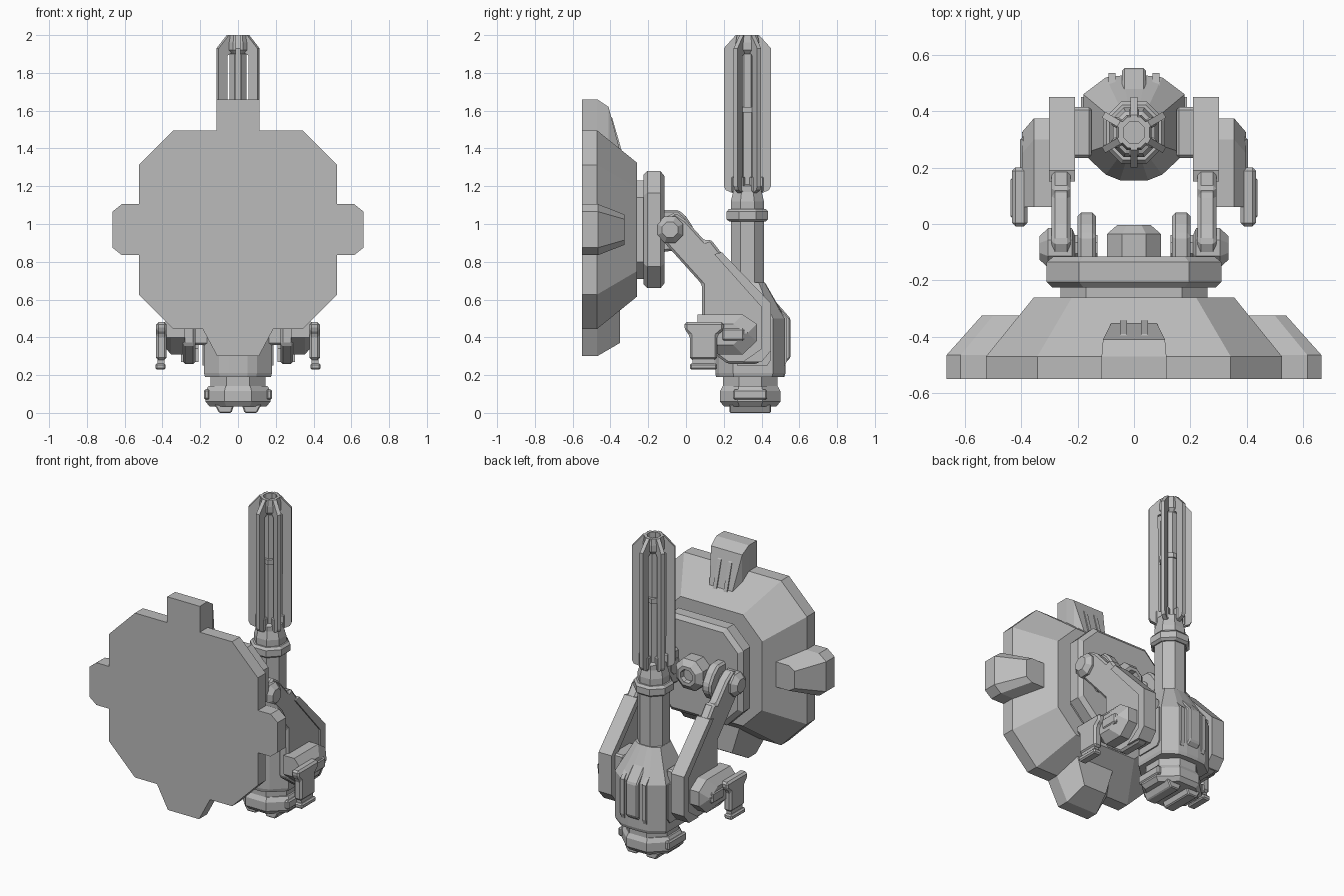
import bpy, bmesh
from math import cos, sin, pi
from mathutils import Matrix

cube = bpy.data.objects.get("Cube")
if cube:
    bpy.data.objects.remove(cube, do_unlink=True)

grey = bpy.data.materials.new("plain grey")
grey.use_nodes = True
GREY = (0.5, 0.5, 0.5, 1)
grey.diffuse_color = GREY
grey.node_tree.nodes["Principled BSDF"].inputs["Base Color"].default_value = GREY


def loft(name, rings, bevel=0):
    """Skin a stack of equal-length point rings and cap both ends."""
    bm = bmesh.new()
    loops = [[bm.verts.new(p) for p in ring] for ring in rings]
    n = len(loops[0])
    for a, b in zip(loops, loops[1:]):
        for i in range(n):
            bm.faces.new((a[i], a[(i + 1) % n], b[(i + 1) % n], b[i]))
    bm.faces.new(loops[0])
    bm.faces.new(loops[-1])
    bmesh.ops.recalc_face_normals(bm, faces=bm.faces)
    mesh = bpy.data.meshes.new(name)
    bm.to_mesh(mesh)
    bm.free()
    mesh.materials.append(grey)
    ob = bpy.data.objects.new(name, mesh)
    bpy.context.collection.objects.link(ob)
    if bevel:
        m = ob.modifiers.new("chamfer", "BEVEL")
        m.width, m.segments, m.limit_method = bevel, 1, "ANGLE"
    return ob


def place(p, axis, d):
    return {"x": (d, p[0], p[1]), "y": (p[0], d, p[1]), "z": (p[0], p[1], d)}[axis]


def prism(name, pts, axis, lo, hi, bevel=0):
    return loft(name, [[place(p, axis, d) for p in pts] for d in (lo, hi)], bevel)


def box(name, x0, x1, y0, y1, z0, z1, bevel=0):
    return prism(name, [(x0, y0), (x1, y0), (x1, y1), (x0, y1)], "z", z0, z1, bevel)


def both(ob):
    """Add a mirrored partner on the other side."""
    side = ob.name
    ob.name = "left_" + side
    mesh = ob.data.copy()
    mesh.transform(Matrix.Scale(-1, 4, (1, 0, 0)))
    mesh.flip_normals()
    twin = ob.copy()
    twin.data = mesh
    twin.name = "right_" + side
    bpy.context.collection.objects.link(twin)


def octagon(half, flat, cz):
    q = [(flat, half), (half, flat), (half, -flat), (flat, -half)]
    return [(x, z + cz) for x, z in q + [(-x, z) for x, z in reversed(q)]]


def turned(name, steps, sides, cy, sx=1):
    """Faceted column about a vertical axis from (radius, height) steps."""
    k = 1 / cos(pi / sides)
    return loft(name, [[(sx * r * k * cos((i + .5) * 2 * pi / sides),
                         cy + r * k * sin((i + .5) * 2 * pi / sides), z)
                        for i in range(sides)] for r, z in steps])


# Shield: flat front, straight rim, tapered back
CZ = .97
loft("shield", [[place(p, "y", y) for p in octagon(h, f, CZ)]
                for y, h, f in ((-.55, .525, .343), (-.47, .525, .343), (-.26, .355, .22))])

# Shield tabs
def side_tab(y, out, mid, tall, short):
    return [(.33, y, CZ + tall), (mid, y, CZ + tall), (out, y, CZ + short),
            (out, y, CZ - short), (mid, y, CZ - tall), (.33, y, CZ - tall)]

both(loft("side_tab", [side_tab(-.55, .665, .615, .135, .095),
                       side_tab(-.465, .665, .615, .135, .095),
                       side_tab(-.325, .54, .5, .08, .055)]))
loft("top_tab", [[(-w, y, lo), (w, y, lo), (w, y, hi), (-w, y, hi)]
                 for y, w, lo, hi in ((-.55, .115, 1.4, 1.66), (-.47, .115, 1.4, 1.66),
                                      (-.41, .11, 1.3, 1.62), (-.35, .08, 1.3, 1.39))])
both(prism("top_tab_rib", [(-.43, 1.3), (-.43, 1.6), (-.39, 1.56), (-.335, 1.37), (-.335, 1.3)],
           "x", .025, .05))
loft("bottom_tab", [[(-t, y, hi), (t, y, hi), (b, y, lo), (-b, y, lo)]
                    for y, t, b, hi, lo in ((-.55, .19, .11, .45, .30), (-.47, .19, .11, .45, .30),
                                            (-.35, .15, .08, .6, .37))])

# Mounting plate and hub behind the shield
prism("mount_neck", octagon(.26, .17, CZ), "y", -.28, -.2)
loft("mount_plate", [[place(p, "y", y) for p in octagon(h, f, CZ)]
                     for y, h, f in ((-.225, .29, .18), (-.205, .31, .195),
                                     (-.135, .31, .195), (-.115, .285, .18))])
loft("hub", [[place(p, "y", y) for p in octagon(h, h * .45, CZ)]
             for y, h in ((-.13, .095), (-.035, .095), (-.004, .06), (-.004, .04), (-.03, .035))])
both(prism("pivot_lug", [(-.13, .85), (-.13, 1.075), (-.04, 1.075), (0, 1.04), (.04, .98),
                         (.04, .93), (0, .87)], "x", .135, .2, .012))
def axle_ring(x, r):
    return [(x, -.085 + r * cos((i + .5) * pi / 4), CZ + r * sin((i + .5) * pi / 4))
            for i in range(8)]

both(loft("pivot_axle", [axle_ring(.13, .05), axle_ring(.21, .05), axle_ring(.22, .076),
                         axle_ring(.305, .076), axle_ring(.335, .045)]))

# Diagonal arms
both(prism("arm", [(-.14, .93), (-.12, 1.03), (-.06, 1.06), (0, 1.02), (.1, .91), (.13, .92),
                   (.2, .83), (.44, .58), (.44, .32), (.38, .26), (.22, .26), (.085, .36),
                   (.085, .68)], "x", .225, .292, .012))
both(prism("arm_outer_rail", [(.15, .84), (.19, .85), (.45, .58), (.45, .33), (.4, .27),
                              (.3, .27), (.4, .34), (.4, .56)], "x", .21, .302))
both(box("arm_joint", .15, .24, .235, .415, .36, .58, .01))

# Side brackets with hanging pods
both(loft("bracket", [[(x, y, z) for y, z in
                       ((.06, .52 - d), (.3 - d, .52 - d), (.375 - d, .47 - d), (.375 - d, .38 + d),
                        (.3 - d, .31 + d), (.17, .31 + d), (.06, .4))]
                      for x, d in ((.28, 0), (.355, 0), (.398, .05))]))
both(box("bracket_rib", .29, .404, .19, .31, .38, .45, .01))
both(prism("pod", [(-.008, .48), (.2, .48), (.2, .44), (.165, .41), (.165, .28), (.02, .28),
                   (.02, .41), (-.008, .44)], "x", .378, .433, .012))
both(box("pod_neck", .39, .425, .035, .15, .255, .3))
both(box("pod_foot", .383, .438, .02, .165, .23, .262, .008))

# Main body: faceted block closing in around the mast
half = [(.05, .155), (.1, .175), (.18, .25), (.18, .46), (.1, .52), (.04, .527)]
outline = half + [(-x, y) for x, y in reversed(half)]
def body_ring(z, s):
    return [(x * s, .31 + (y - .31) * s, z) for x, y in outline]

loft("body", [body_ring(z, s) for z, s in ((.19, .97), (.21, 1), (.5, 1), (.69, .5))])
prism("body_spine", [(.45, .25), (.52, .26), (.553, .29), (.553, .5), (.4, .675), (.3, .68)],
      "x", -.042, .042, .008)
both(prism("body_back_rail", [(.4, .23), (.525, .25), (.535, .28), (.535, .5), (.4, .65), (.3, .66)],
           "x", .065, .09))
both(prism("body_side_panel", [(.27, .25), (.43, .25), (.45, .28), (.45, .5), (.27, .5)],
           "x", .17, .188))

# Base collar and feet
BY = .34
turned("base_neck", [(.145, .13), (.145, .2)], 8, BY)
turned("base_collar", [(.14, .035), (.16, .06), (.16, .115), (.145, .142)], 8, BY, 1.08)
both(box("base_side_slot", .15, .18, .25, .43, .07, .125, .008))
both(prism("base_foot", [(.035, .0), (.1, .0), (.125, .045), (.02, .045)], "y", .23, .45, .006))

# Mast
MY = .325
turned("mast", [(.088, .6), (.088, 1.12), (.075, 1.17), (.075, 1.2), (.052, 1.21),
                (.052, 1.6), (.044, 1.62), (.044, 1.9), (.062, 1.92), (.062, 1.96),
                (.055, 2), (.038, 2), (.038, 1.95)], 8, MY)
turned("mast_collar", [(.095, 1.012), (.11, 1.025), (.11, 1.065), (.098, 1.08)], 8, MY)
turned("mast_band", [(.06, 1.59), (.06, 1.62)], 8, MY)

# Six vanes around the mast, standing clear of its core
vane = [(.07, 1.16), (.115, 1.18), (.125, 1.2), (.125, 1.93), (.062, 2), (.04, 2),
        (.04, 1.91), (.072, 1.89)]
for i in range(6):
    ob = prism("mast_vane_%d" % (i + 1), vane, "x", -.012, .012)
    ob.data.transform(Matrix.Translation((0, MY, 0)) @ Matrix.Rotation(i * pi / 3, 4, "Z"))
    clip = box("vane_clip_%d" % (i + 1), -.018, .018, .05, .085, 1.17, 1.25, .005)
    clip.data.transform(Matrix.Translation((0, MY, 0)) @ Matrix.Rotation(i * pi / 3, 4, "Z"))
